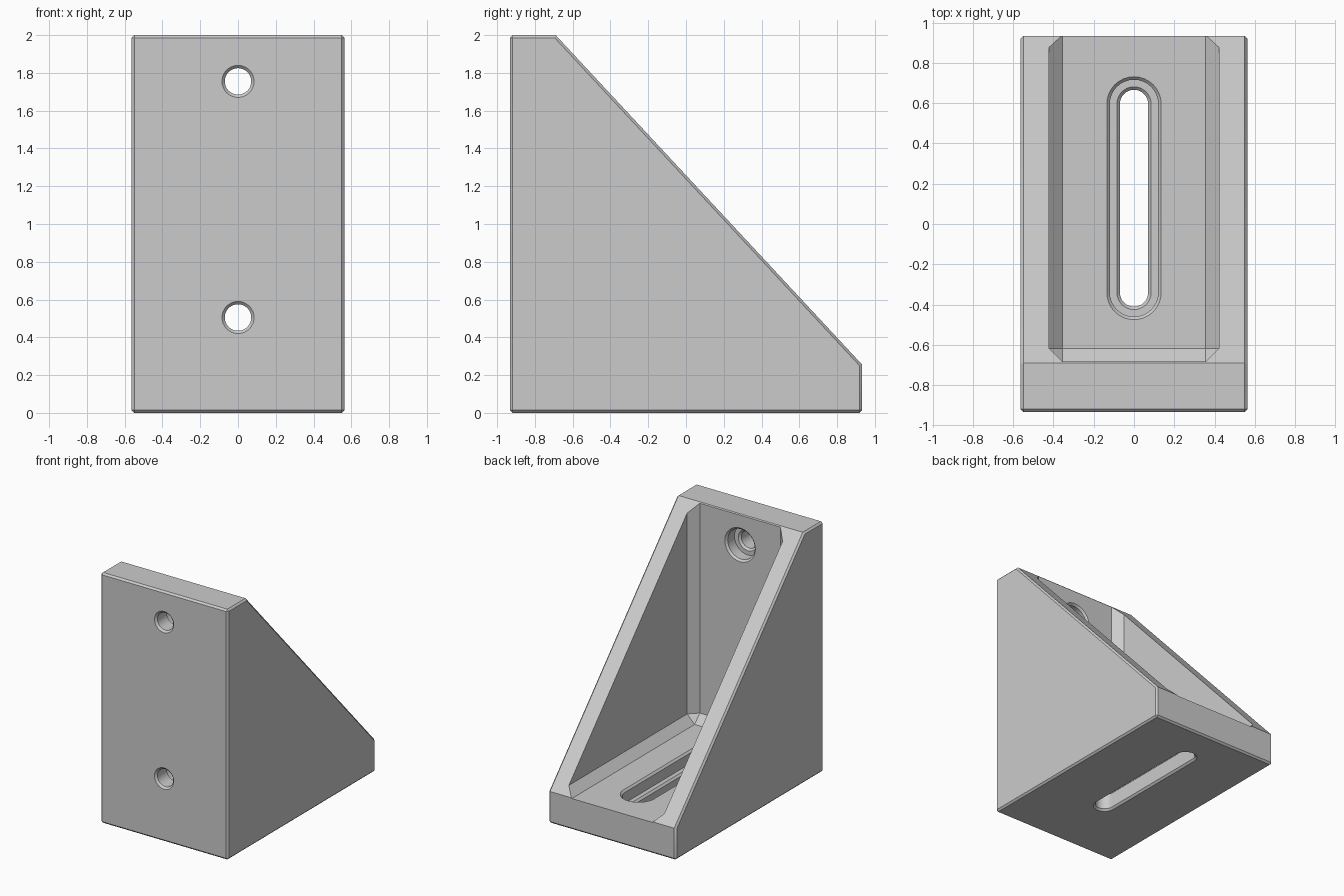
import bpy, bmesh, math
from mathutils import Matrix, Vector

if "Cube" in bpy.data.objects:
    bpy.data.objects.remove(bpy.data.objects["Cube"])

W, D, T = 0.563, 0.933, 0.25      # half width, half depth, plate thickness
WALL = T - D                      # inner face of the upright plate
grey = bpy.data.materials.new("grey")
grey.diffuse_color = (0.6, 0.6, 0.6, 1)
grey.use_nodes = True
grey.node_tree.nodes["Principled BSDF"].inputs["Base Color"].default_value = grey.diffuse_color


def make_object(name, bm):
    bmesh.ops.recalc_face_normals(bm, faces=bm.faces)
    mesh = bpy.data.meshes.new(name)
    bm.to_mesh(mesh)
    bm.free()
    mesh.materials.append(grey)
    ob = bpy.data.objects.new(name, mesh)
    bpy.context.collection.objects.link(ob)
    return ob


def bore_cutter(name, half_len, matrix):
    """Stepped, chamfered bore along local -z; half_len stretches it into a slot along y."""
    profile = [(0.155, 0.02), (0.12, -0.015), (0.12, -0.1), (0.085, -0.1), (0.07, -0.115),
               (0.07, -T + 0.015), (0.105, -T - 0.02)]
    bm, n, rings = bmesh.new(), 32, []
    for r, z in profile:
        ring = []
        for i in range(n + 2):
            upper = i <= n // 2
            a = math.pi * 2 * (i if upper else i - 1) / n
            y = half_len if upper else -half_len
            ring.append(bm.verts.new((r * math.cos(a), r * math.sin(a) + y, z)))
        rings.append(ring)
    for a, b in zip(rings, rings[1:]):
        for i in range(n + 2):
            j = (i + 1) % (n + 2)
            bm.faces.new((a[i], a[j], b[j], b[i]))
    bm.faces.new(rings[0])
    bm.faces.new(rings[-1])
    bmesh.ops.remove_doubles(bm, verts=bm.verts, dist=1e-5)
    bmesh.ops.transform(bm, matrix=matrix, verts=bm.verts)
    return make_object(name, bm)


# Bracket body: side profile extruded across x, with fine chamfers on the outer edges
bm = bmesh.new()
outline = [(-D, 0), (D, 0), (D, 0.255), (-0.69, 2), (-D, 2)]
face = bm.faces.new([bm.verts.new((-W, y, z)) for y, z in outline])
ext = bmesh.ops.extrude_face_region(bm, geom=[face])
bmesh.ops.translate(bm, vec=(2 * W, 0, 0),
                    verts=[v for v in ext["geom"] if isinstance(v, bmesh.types.BMVert)])
bmesh.ops.recalc_face_normals(bm, faces=bm.faces)


def is_chamfered(e):
    a, b = e.verts[0].co, e.verts[1].co
    along_x = abs(a.x - b.x) > 0.1
    return not along_x or a.z < 0.01 or a.y < -D + 0.01


bmesh.ops.bevel(bm, geom=[e for e in bm.edges if is_chamfered(e)], offset=0.014,
                segments=1, affect='EDGES')
bracket = make_object("angle_bracket", bm)

# Pocket between the side walls, with sloped fillets in its corners
bm = bmesh.new()
bmesh.ops.create_cube(bm, size=1, matrix=Matrix.Translation((0, WALL + 1.5, T + 1.5))
                      @ Matrix.Diagonal((0.844, 3, 3, 1)))
bmesh.ops.bevel(bm, geom=bm.edges[:], offset=0.066, segments=1, affect='EDGES')
cutters = [make_object("pocket_cutter", bm)]

# Long slot in the base and two screw holes in the upright plate
cutters.append(bore_cutter("slot_cutter", 0.468, Matrix.Translation((0, 0.128, T))))
for z in (0.505, 1.755):
    cutters.append(bore_cutter("screw_hole_cutter", 0,
                   Matrix.Translation((0, WALL, z)) @ Matrix.Rotation(-math.pi / 2, 4, 'X')))

for c in cutters:
    c.hide_render = True
    c.hide_viewport = False
    m = bracket.modifiers.new(c.name, 'BOOLEAN')
    m.operation, m.solver, m.object = 'DIFFERENCE', 'EXACT', c

# Apply the cuts and remove the cutters
bpy.context.view_layer.objects.active = bracket
bracket.select_set(True)
for m in list(bracket.modifiers):
    bpy.ops.object.modifier_apply(modifier=m.name)
for c in cutters:
    bpy.data.objects.remove(c)
bpy.ops.object.shade_smooth_by_angle(angle=math.radians(30))
